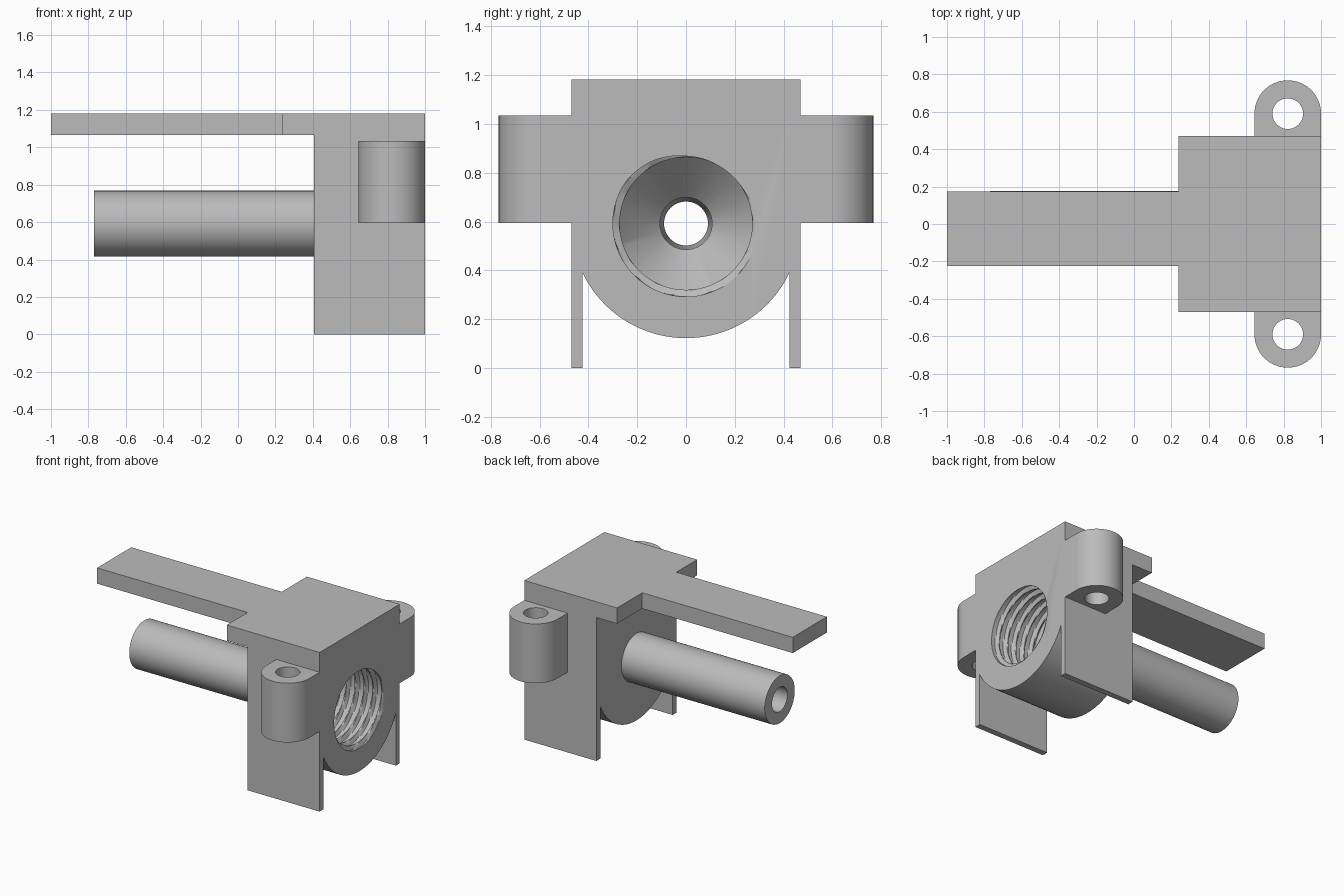
import bpy
import bmesh
from math import sin, cos, pi, acos, radians, tau

if "Cube" in bpy.data.objects:
    bpy.data.objects.remove(bpy.data.objects["Cube"], do_unlink=True)

grey = bpy.data.materials.new("plain grey")
grey.use_nodes = True
grey.diffuse_color = (0.5, 0.5, 0.5, 1)
grey.node_tree.nodes["Principled BSDF"].inputs["Base Color"].default_value = (0.5, 0.5, 0.5, 1)

AXIS_Z = 0.592       # height of the tube and bore axis
HALF = 0.47          # half width of the body
TOP = 1.182


def finish(bm, name):
    bmesh.ops.recalc_face_normals(bm, faces=bm.faces)
    mesh = bpy.data.meshes.new(name)
    bm.to_mesh(mesh)
    bm.free()
    mesh.materials.append(grey)
    obj = bpy.data.objects.new(name, mesh)
    bpy.context.collection.objects.link(obj)
    return obj


def extrude(name, outline, low, high, place):
    """Prism from a 2D outline; place(a, b, h) gives the 3D point."""
    bm = bmesh.new()
    rings = [[bm.verts.new(place(a, b, h)) for a, b in outline] for h in (low, high)]
    for ring in rings:
        bm.faces.new(ring)
    for i in range(len(outline)):
        j = (i + 1) % len(outline)
        bm.faces.new((rings[0][i], rings[0][j], rings[1][j], rings[1][i]))
    return finish(bm, name)


def lathe(name, stations, radius, closed=False, steps=72):
    """Skin rings along the x axis; radius(i, x, angle) sets each point."""
    bm = bmesh.new()
    rings = []
    for i, x in enumerate(stations):
        ring = []
        for k in range(steps):
            a = tau * k / steps
            r = radius(i, x, a)
            ring.append(bm.verts.new((x, r * cos(a), AXIS_Z + r * sin(a))))
        rings.append(ring)
    pairs = list(zip(rings, rings[1:]))
    if closed:
        pairs.append((rings[-1], rings[0]))
    else:
        bm.faces.new(rings[0])
        bm.faces.new(rings[-1])
    for p, q in pairs:
        for k in range(steps):
            n = (k + 1) % steps
            bm.faces.new((p[k], p[n], q[n], q[k]))
    bmesh.ops.triangulate(bm, faces=[f for f in bm.faces if len(f.verts) == 4 and not closed])
    return finish(bm, name)


def combine(obj, other, operation):
    mod = obj.modifiers.new("combine", "BOOLEAN")
    mod.operation = operation
    mod.solver = "EXACT"
    mod.object = other
    bpy.context.view_layer.objects.active = obj
    bpy.ops.object.modifier_apply(modifier=mod.name)
    bpy.data.objects.remove(other, do_unlink=True)


def smooth(obj, angle=30):
    bpy.ops.object.select_all(action="DESELECT")
    obj.select_set(True)
    bpy.context.view_layer.objects.active = obj
    bpy.ops.object.shade_smooth_by_angle(angle=radians(angle))


# Body: block with a round underside between two thin side skirts
inner = 0.425
start = acos(inner / HALF)
arc = [-start - (pi - 2 * start) * i / 48 for i in range(49)]
outline = [(-HALF, 0), (-HALF, TOP), (HALF, TOP), (HALF, 0), (inner, 0)]
outline += [(HALF * cos(a), AXIS_Z + HALF * sin(a)) for a in arc]
outline += [(-inner, 0)]
body = extrude("body", outline, 0.407, 1.0, lambda a, b, h: (h, a, b))

# Top plate overhang with its long offset arm
arm = [(-1, -0.225), (0.237, -0.225), (0.237, -HALF), (0.7, -HALF),
       (0.7, HALF), (0.237, HALF), (0.237, 0.175), (-1, 0.175)]
plate = extrude("top_plate", arm, 1.065, TOP, lambda a, b, h: (a, b, h))
combine(body, plate, "UNION")

# Threaded bore with a conical floor
PITCH, CREST, ROOT, FLOOR = 0.072, 0.272, 0.3, 0.6


def bore_radius(i, x, a):
    if x < 0.5:
        return 0.107
    if x < FLOOR + 0.001:
        return CREST
    phase = ((x - 1) / PITCH - (a - radians(235)) / tau) % 1
    away = abs(phase - 0.5) * 2          # 1 in the groove, 0 on the crest
    fade = min(1, (x - FLOOR) / 0.03)
    return CREST + (ROOT - CREST) * fade * min(1, max(0, (away - 0.15) / 0.3))


stations = [0.3, 0.435, FLOOR]
while stations[-1] < 1.02:
    stations.append(stations[-1] + PITCH / 12)
combine(body, lathe("bore_cutter", stations, bore_radius), "DIFFERENCE")
smooth(body, 25)

# Feed tube with a slightly tapered bore
tube_radii = (0.176, 0.176, 0.107, 0.09)
tube = lathe("feed_tube", (-0.77, 0.407, 0.407, -0.77),
             lambda i, x, a: tube_radii[i], closed=True)
smooth(tube)

# Mounting lugs, one on each side
LUG_X, LUG_Y, LUG_R = 0.822, 0.59, 0.178
for side, name in ((1, "left_lug"), (-1, "right_lug")):
    def place(a, b, h, side=side):
        return (LUG_X + a, side * (LUG_Y + b), h)
    round_end = [(LUG_R * cos(pi * i / 32), LUG_R * sin(pi * i / 32)) for i in range(33)]
    base = [(-LUG_R, HALF - LUG_Y), (LUG_R, HALF - LUG_Y)]
    lug = extrude(name, round_end + base, 0.595, 1.035, place)
    hole = [(0.082 * cos(tau * i / 40), 0.082 * sin(tau * i / 40)) for i in range(40)]
    combine(lug, extrude("hole_cutter", hole, 0.5, 1.1, place), "DIFFERENCE")
    smooth(lug)
